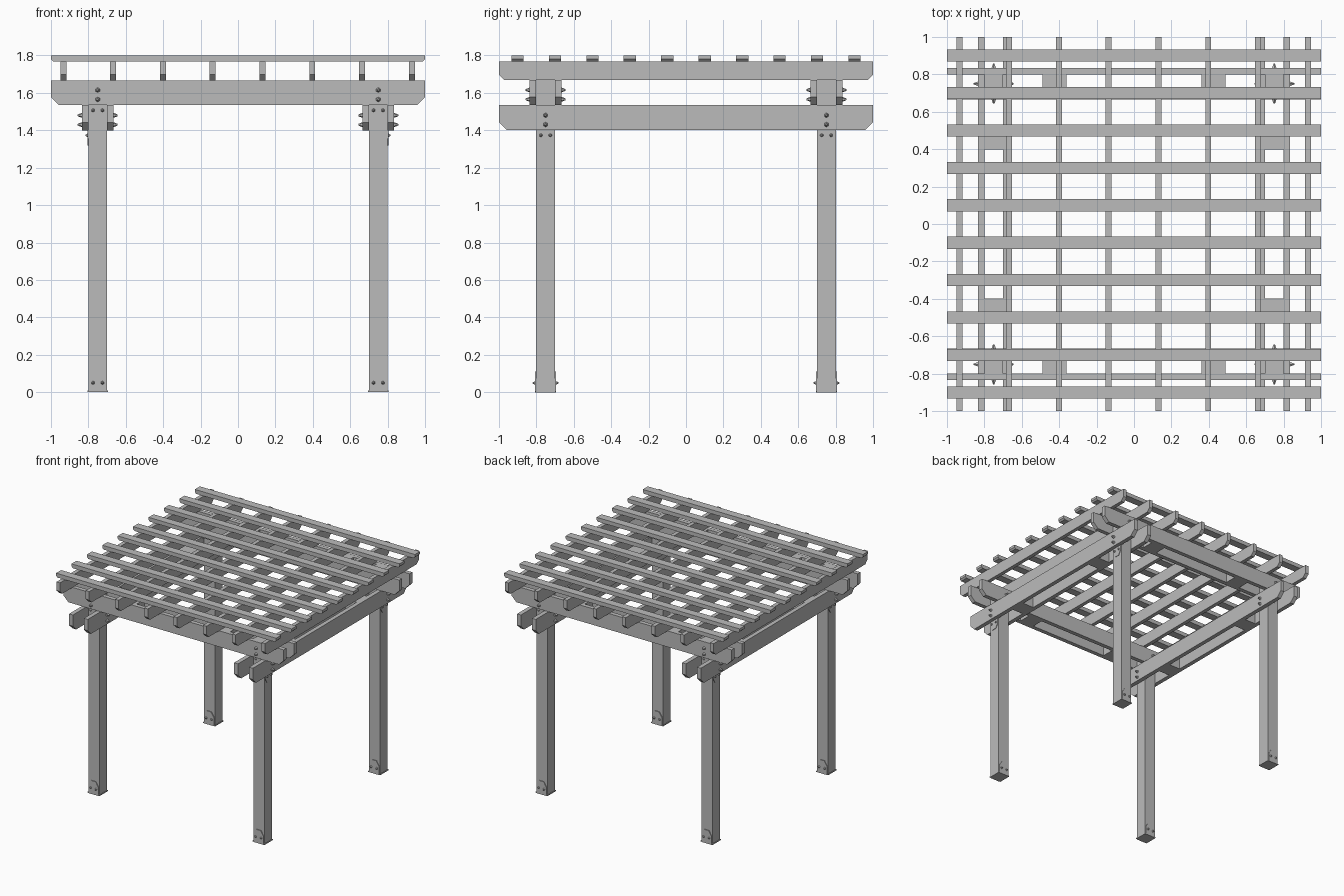
import bpy, bmesh
from mathutils import Vector

cube = bpy.data.objects.get("Cube")
if cube:
    bpy.data.objects.remove(cube, do_unlink=True)

mat = bpy.data.materials.new("plain_grey")
mat.use_nodes = True
GREY = (0.5, 0.5, 0.5, 1)
mat.diffuse_color = GREY
mat.node_tree.nodes["Principled BSDF"].inputs["Base Color"].default_value = GREY


def finish(name, bm):
    bmesh.ops.recalc_face_normals(bm, faces=bm.faces)
    mesh = bpy.data.meshes.new(name)
    bm.to_mesh(mesh)
    bm.free()
    mesh.materials.append(mat)
    obj = bpy.data.objects.new(name, mesh)
    bpy.context.collection.objects.link(obj)
    return obj


def prism(name, outline, place, depth):
    """Extrude a 2D outline; place(u, v) gives the 3D start point."""
    bm = bmesh.new()
    face = bm.faces.new([bm.verts.new(place(u, v)) for u, v in outline])
    ext = bmesh.ops.extrude_face_region(bm, geom=[face])
    verts = [e for e in ext["geom"] if isinstance(e, bmesh.types.BMVert)]
    bmesh.ops.translate(bm, verts=verts, vec=depth)
    return finish(name, bm)


def box(name, x0, x1, y0, y1, z0, z1):
    outline = [(x0, y0), (x1, y0), (x1, y1), (x0, y1)]
    return prism(name, outline, lambda u, v: (u, v, z0), (0, 0, z1 - z0))


def timber(name, axis, centre, width, z0, z1, cut):
    """Full length timber with its lower end corners cut off."""
    outline = [(-1, z1), (-1, z0 + cut), (-1 + cut, z0),
               (1 - cut, z0), (1, z0 + cut), (1, z1)]
    start = centre - width / 2
    if axis == "x":
        return prism(name, outline, lambda u, v: (u, start, v), (0, width, 0))
    return prism(name, outline, lambda u, v: (start, u, v), (width, 0, 0))


def bolt(name, pos, direction, radius=0.013, length=0.022):
    """Tapered six-sided bolt head standing on a surface."""
    bm = bmesh.new()
    bmesh.ops.create_cone(bm, cap_ends=True, segments=6, radius1=radius,
                          radius2=radius * 0.35, depth=length)
    bmesh.ops.translate(bm, verts=bm.verts, vec=(0, 0, length / 2))
    d = Vector(direction)
    bmesh.ops.transform(bm, verts=bm.verts,
                        matrix=d.to_track_quat("Z", "Y").to_matrix().to_4x4())
    bmesh.ops.translate(bm, verts=bm.verts, vec=pos)
    return finish(name, bm)


POST, HALF = 0.75, 0.05
BEAM_W = 0.035
LOW, MID, HIGH, TOP = 1.40, 1.535, 1.667, 1.767

# Twin beams on both sides of the posts
for s in (-1, 1):
    for side, off in (("outer", HALF + BEAM_W / 2), ("inner", -HALF - BEAM_W / 2)):
        c = s * (POST + off)
        timber(f"{side}_lower_beam", "y", c, BEAM_W, LOW, MID, 0.043)
        timber(f"{side}_upper_beam", "x", c, BEAM_W, MID, HIGH, 0.043)

# Rafters and top slats
for i in range(8):
    timber("rafter", "y", -0.934 + i * 0.2662, 0.032, HIGH, TOP, 0.03)
for i in range(10):
    timber("top_slat", "x", -0.9 + i * 0.2, 0.065, TOP, 1.8, 0.012)

for sx in (-1, 1):
    for sy in (-1, 1):
        px, py = sx * POST, sy * POST
        # Post with foot plate
        box("post", px - HALF, px + HALF, py - HALF, py + HALF, 0.004, HIGH)
        box("foot_plate", px - 0.054, px + 0.054, py - 0.054, py + 0.054, 0, 0.008)

        # Spacer blocks between the twin beams
        bx, by = sx * 0.425, sy * 0.462
        box("upper_spacer", bx - 0.065, bx + 0.065, py - HALF, py + HALF, MID, HIGH)
        box("lower_spacer", px - HALF, px + HALF, by - 0.065, by + 0.065, LOW, MID)

        # Pointed foot straps with bolts on front and back of the post
        strap = [(-0.045, 0), (0.045, 0), (0.045, 0.07), (0.02, 0.11),
                 (-0.02, 0.11), (-0.045, 0.07)]
        for d in (-1, 1):
            face = py + d * HALF
            prism("foot_strap", strap, lambda u, v: (px + u, face, v), (0, d * 0.006, 0))
            for k in (-0.025, 0.025):
                bolt("foot_bolt", (px + k, face + d * 0.005, 0.05), (0, d, 0), 0.01, 0.014)

        # Head straps below the beams on the outer faces
        fx, fy = px + sx * HALF, py + sy * HALF
        tip = [(-0.045, 0), (-0.045, -0.04), (-0.02, -0.08),
               (0.02, -0.08), (0.045, -0.04), (0.045, 0)]
        prism("side_head_strap", tip, lambda u, v: (fx, py + u, LOW + v), (sx * 0.005, 0, 0))
        prism("end_head_strap", tip, lambda u, v: (px + u, fy, MID + v), (0, sy * 0.005, 0))
        for k in (-0.025, 0.025):
            bolt("side_strap_bolt", (fx + sx * 0.004, py + k, 1.373), (sx, 0, 0), 0.01, 0.011)
            bolt("end_strap_bolt", (px + k, fy + sy * 0.004, 1.507), (0, sy, 0), 0.01, 0.011)

        # Beam bolts through each pair of beams
        reach = HALF + BEAM_W
        for d in (-1, 1):
            for h in (0.03, 0.08):
                bolt("lower_beam_bolt", (px + d * reach, py, LOW + h), (d, 0, 0))
                bolt("upper_beam_bolt", (px, py + d * reach, MID + h), (0, d, 0))
